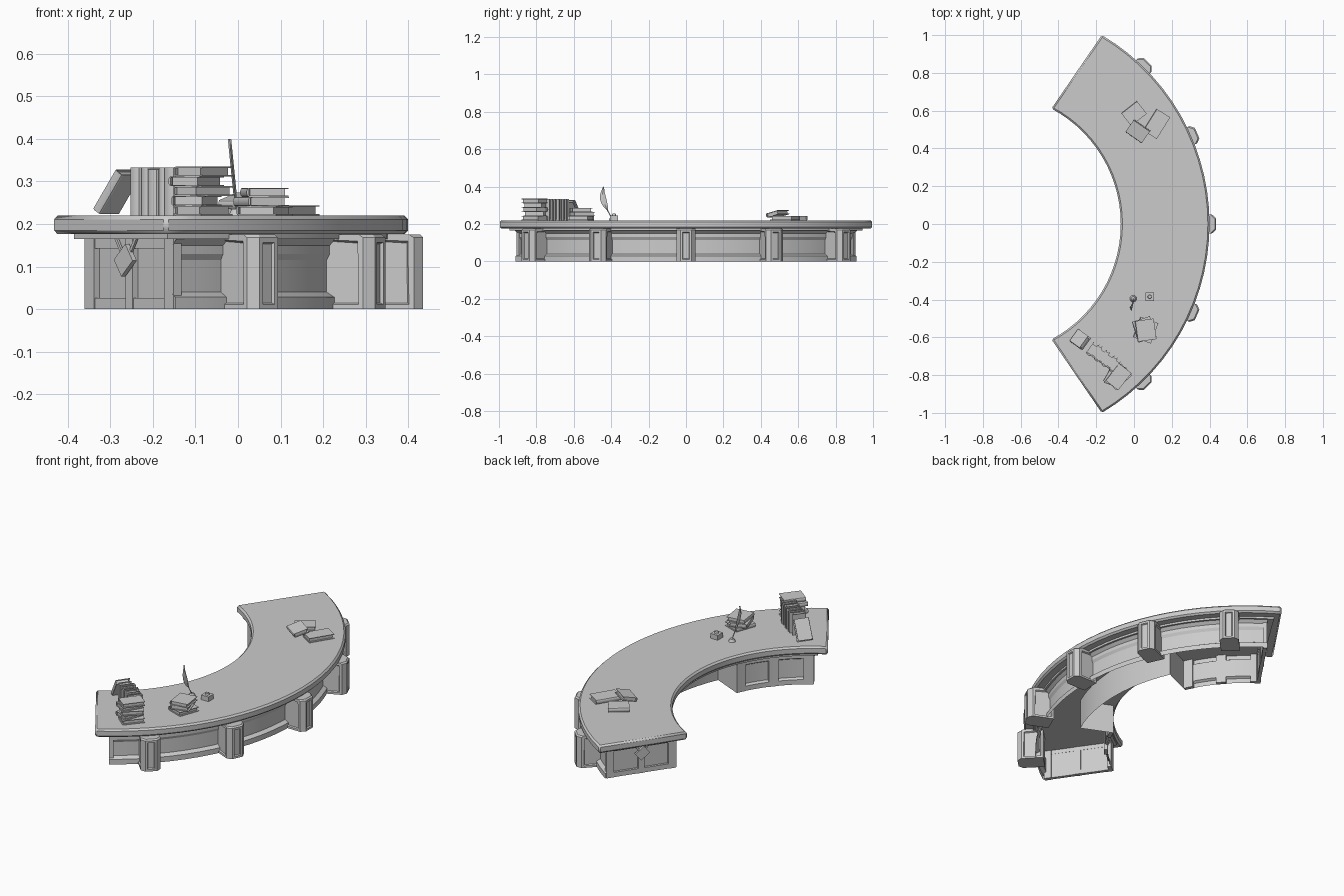
import bpy, bmesh
from math import radians, sin, cos, pi
from mathutils import Matrix, Vector

if "Cube" in bpy.data.objects:
    bpy.data.objects.remove(bpy.data.objects["Cube"])

grey = bpy.data.materials.new("plain grey")
grey.use_nodes = True
grey.diffuse_color = (0.6, 0.6, 0.6, 1)
grey.node_tree.nodes["Principled BSDF"].inputs["Base Color"].default_value = (0.6, 0.6, 0.6, 1)

CX = -0.762          # centre of the desk's arc
UP = Vector((0, 0, 1))


def finish(name, bm, matrix=None, smooth=False, recalc=True):
    if recalc:
        bmesh.ops.recalc_face_normals(bm, faces=bm.faces)
    mesh = bpy.data.meshes.new(name)
    bm.to_mesh(mesh)
    bm.free()
    mesh.materials.append(grey)
    ob = bpy.data.objects.new(name, mesh)
    bpy.context.collection.objects.link(ob)
    if matrix:
        ob.matrix_world = matrix
    if smooth:
        bpy.ops.object.select_all(action='DESELECT')
        ob.select_set(True)
        bpy.context.view_layer.objects.active = ob
        bpy.ops.object.shade_smooth_by_angle(angle=radians(25))
    return ob


def polar(r, deg, z):
    a = radians(deg)
    return Vector((CX + r * cos(a), r * sin(a), z))


def sweep(name, profile, a0, a1, n=24, closed=False, skew=0):
    """Turn an (r, z) profile about the arc centre; skew widens the inner ends."""
    bm = bmesh.new()
    rings = []
    for i in range(n + 1):
        t = i / n
        ring = []
        for r, z in profile:
            extra = skew * (1.162 - r) * (2 * t - 1)
            ring.append(bm.verts.new(polar(r, a0 + (a1 - a0) * t + extra, z)))
        rings.append(ring)
    m = len(profile)
    for p, q in zip(rings, rings[1:]):
        for j in range(m if closed else m - 1):
            k = (j + 1) % m
            bm.faces.new((p[j], p[k], q[k], q[j]))
    if closed:
        bm.faces.new(rings[0])
        bm.faces.new(rings[-1])
    return finish(name, bm, smooth=True)


def prism(bm, outline, lift):
    """Closed prism from a list of 3D points and an extrusion vector."""
    low = [bm.verts.new(p) for p in outline]
    high = [bm.verts.new(Vector(p) + Vector(lift)) for p in outline]
    bm.faces.new(low)
    bm.faces.new(high)
    for i in range(len(low)):
        j = (i + 1) % len(low)
        bm.faces.new((low[i], low[j], high[j], high[i]))


def box(name, size, matrix):
    bm = bmesh.new()
    bmesh.ops.create_cube(bm, size=1, matrix=Matrix.Diagonal((*size, 1)))
    return finish(name, bm, matrix)


def spin(loc, deg):
    return Matrix.Translation(loc) @ Matrix.Rotation(radians(deg), 4, 'Z')


# Table top and the moulding below it
top = sweep("table_top", [(0.692, 0.176), (0.692, 0.22), (1.162, 0.22), (1.162, 0.176)],
            -59.4, 59.4, 28, True, 5.5)
bevel = top.modifiers.new("edge", 'BEVEL')
bevel.width = 0.009
bevel.segments = 1
bevel.limit_method = 'ANGLE'
bevel.angle_limit = radians(40)
sweep("top_moulding", [(0.705, 0.165), (0.705, 0.177), (1.115, 0.177), (1.115, 0.165)],
      -57.7, 57.7, 24, True)

# Curved walls, open underneath
sweep("outer_wall", [(1.1, 0), (1.1, 0.028), (1.08, 0.04), (1.08, 0.115), (1.088, 0.13),
                     (1.088, 0.15), (1.105, 0.166)], -56, 56, 28)
sweep("knee_wall", [(0.9, 0), (0.9, 0.166)], -24, 24, 12)

# Pillars around the outside, with sunk panels on their faces
for a in (-45.8, -23.7, 0, 23.7, 45.8):
    bm = bmesh.new()
    plan = [(1.06, -0.05), (1.175, -0.05), (1.197, -0.03), (1.197, 0.03), (1.175, 0.05), (1.06, 0.05)]
    prism(bm, [(x, y, 0) for x, y in plan], (0, 0, 0.175))
    bmesh.ops.recalc_face_normals(bm, faces=bm.faces)
    rim = [e for e in bm.edges if all(v.co.z > 0.1 and v.co.x > 1.1 for v in e.verts)]
    bmesh.ops.bevel(bm, geom=rim, offset=0.007, segments=1, affect='EDGES')
    panels = [f for f in bm.faces if abs(f.normal.z) < 0.01 and f.calc_area() > 0.009
              and f.normal.x > -0.5]
    bmesh.ops.inset_individual(bm, faces=panels, thickness=0.016, depth=0)
    bmesh.ops.inset_individual(bm, faces=panels, thickness=0.005, depth=-0.007)
    finish("pillar", bm, spin((CX, 0, 0), a), recalc=False)

# The two end cabinets
SLOPE = radians(55.5)
for s in (1, -1):
    a0, a1 = sorted((24 * s, 56 * s))
    sweep("cabinet_inner_wall", [(0.722, 0), (0.722, 0.026), (0.735, 0.034), (0.735, 0.135),
                                 (0.722, 0.143), (0.722, 0.166)], a0, a1, 10)
    for a in (26, 40, 54):
        sweep("cabinet_stile", [(0.72, 0), (0.72, 0.166), (0.74, 0.166), (0.74, 0)],
              a * s - 2, a * s + 2, 2, True)
    bm = bmesh.new()
    bm.faces.new([bm.verts.new(polar(r, 24 * s, z)) for r, z in
                  ((0.722, 0), (0.9, 0), (0.9, 0.166), (0.722, 0.166))])
    finish("cabinet_side", bm)

    # Framed end wall: u along the wall, v outward
    along = Vector((cos(SLOPE), s * sin(SLOPE), 0))
    out = Vector((-sin(SLOPE), s * cos(SLOPE), 0))

    def end_spot(u, v, z):
        return Vector((-0.255, 0.7525 * s, z)) + along * u + out * v

    def end_box(name, size, u, v, z, roll=0):
        m = spin(end_spot(u, v, z), s * 55.5) @ Matrix.Rotation(radians(roll * s), 4, 'Y')
        return box(name, size, m)

    end_box("end_panel", (0.36, 0.004, 0.166), 0, -0.016, 0.083)
    end_box("end_bottom_rail", (0.36, 0.018, 0.026), 0, -0.01, 0.013)
    end_box("end_top_rail", (0.36, 0.018, 0.024), 0, -0.01, 0.154)
    for u, w in ((-0.165, 0.04), (0, 0.03), (0.165, 0.04)):
        end_box("end_stile", (w, 0.022, 0.166), u, -0.01, 0.083)
    # Hanging tag and its straps
    end_box("hanging_tag", (0.06, 0.012, 0.05), 0, 0.012, 0.115, 38)
    for side in (-1, 1):
        end_box("tag_strap", (0.008, 0.006, 0.06), side * 0.026, 0.009, 0.145, side * s * 35)


# Books: x is width (rounded spine at -x), y is length, z is thickness
def book(loc, size, matrix, name="book"):
    w, l, t = size
    c = min(0.003, t * 0.15)
    x0, x1, h = -w / 2 + t * 0.25, w / 2, t / 2
    arc = [pi / 2 + i * pi / 6 for i in range(7)]
    outer = [(x0 + t * 0.25 * cos(a), h * sin(a)) for a in arc]
    inner = [(x0, -h + c), (x0, h - c)]
    outline = [(x1, h)] + outer + [(x1, -h), (x1, -h + c)] + inner + [(x1, h - c)]
    bm = bmesh.new()
    prism(bm, [(x, -l / 2, z) for x, z in outline], (0, l, 0))
    pages = Matrix.Translation((0, 0, 0)) @ Matrix.Diagonal((w - t * 0.5 - 0.006, l - 0.01, t - 2 * c, 1))
    bmesh.ops.create_cube(bm, size=1, matrix=pages)
    return finish(name, bm, Matrix.Translation(loc) @ matrix, smooth=True)


def flat(deg, tilt=0):
    return Matrix.Rotation(radians(deg), 4, 'Z') @ Matrix.Rotation(radians(tilt), 4, 'Y')


def stack(x, y, sizes, turns, shift):
    z = 0.22
    for i, ((w, l, t), deg) in enumerate(zip(sizes, turns)):
        d = shift * (-1) ** i
        book((x + d, y - d * 0.5, z + t / 2), (w, l, t), flat(deg), "stacked_book")
        z += t


stack(0.058, -0.56, [(0.1, 0.115, 0.022)] * 2 + [(0.1, 0.11, 0.021)], (-20, 18, 8), 0.004)
stack(-0.09, -0.805, [(0.085, 0.115, 0.023)] * 5, (-40, -20, -48, -30, -38), 0.008)

# Loose books near the other end
book((0.0, 0.585, 0.232), (0.085, 0.105, 0.024), flat(-52), "loose_book")
book((0.12, 0.53, 0.232), (0.085, 0.135, 0.024), flat(-32), "loose_book")
book((0.02, 0.49, 0.254), (0.08, 0.105, 0.022), flat(55, -14), "tilted_book")

# Row of standing books and one leaning on them
row = Vector((0.81, -0.586, 0))
back = Vector((0.586, 0.81, 0))


def upright(lean):
    tall = (row * sin(lean) + UP * cos(lean)).normalized()
    return Matrix((back, tall, back.cross(tall))).transposed().to_4x4()


step = Vector((-0.235, -0.655, 0))
for i, (t, h) in enumerate([(0.03, 0.113), (0.022, 0.113), (0.028, 0.108), (0.02, 0.113),
                            (0.03, 0.113), (0.022, 0.106), (0.026, 0.113)]):
    book(step + row * t / 2 + UP * (0.22 + h / 2) + back * 0.006 * (i % 2),
         (0.075, h, t), upright(0), "standing_book")
    step += row * t
book((-0.285, -0.612, 0.276), (0.08, 0.112, 0.024), upright(0.62), "leaning_book")

# Inkwell
box("inkwell", (0.045, 0.045, 0.026), Matrix.Translation((0.083, -0.385, 0.233)))
bm = bmesh.new()
bmesh.ops.create_cone(bm, cap_ends=True, segments=12, radius1=0.011, radius2=0.009, depth=0.01)
finish("inkwell_neck", bm, Matrix.Translation((0.083, -0.385, 0.251)))

# Quill on a small round stand
bm = bmesh.new()
bmesh.ops.create_cone(bm, cap_ends=True, segments=12, radius1=0.018, radius2=0.011, depth=0.015)
finish("quill_stand", bm, Matrix.Translation((-0.004, -0.395, 0.2275)))


def quill_at(t):
    return Vector((-0.003 - 0.017 * t, -0.395 - 0.06 * sin(t * 1.9) + 0.012 * t, 0.23 + 0.17 * t))


def ribbon(name, t0, t1, width, depth):
    bm = bmesh.new()
    rings = []
    for i in range(13):
        f = i / 12
        p = quill_at(t0 + (t1 - t0) * f)
        w = width(f)
        rings.append([bm.verts.new(p + Vector(d)) for d in
                      ((0, -w, 0), (depth, 0, 0), (0, w, 0), (-depth, 0, 0))])
    for p, q in zip(rings, rings[1:]):
        for j in range(4):
            k = (j + 1) % 4
            bm.faces.new((p[j], p[k], q[k], q[j]))
    bm.faces.new(rings[0])
    bm.faces.new(rings[-1])
    finish(name, bm)


ribbon("quill_shaft", 0, 0.95, lambda f: 0.003, 0.003)
ribbon("quill_feather", 0.25, 1, lambda f: 0.002 + 0.015 * sin(pi * f ** 0.8), 0.004)
